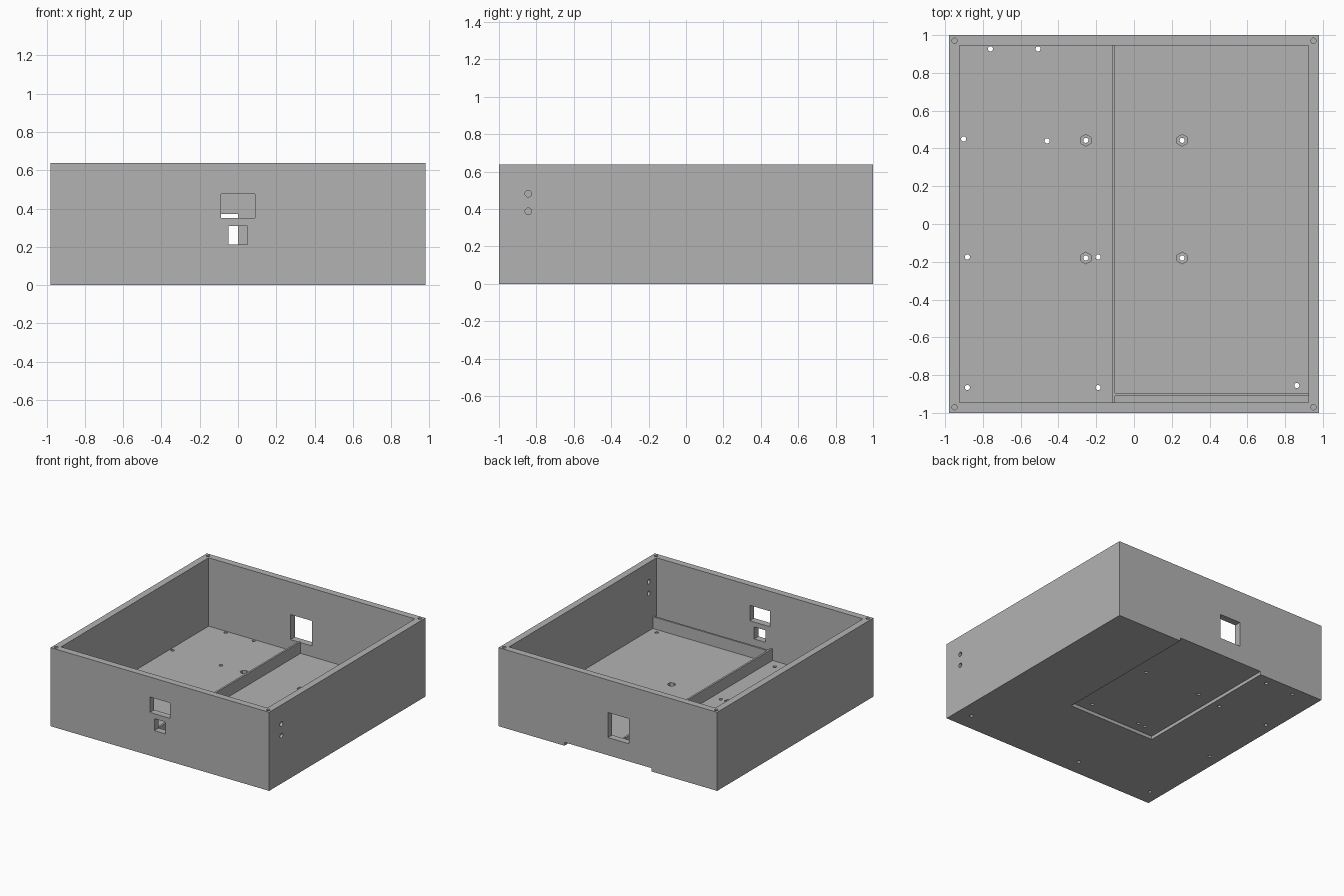
import bpy, bmesh, math
from mathutils import Matrix, Vector

cube = bpy.data.objects.get("Cube")
if cube:
    bpy.data.objects.remove(cube, do_unlink=True)

HX, HY, H = 0.98, 1.0, 0.637      # outer half sizes and height
WALL, FLOOR = 0.055, 0.083
IX, IY = HX - WALL, HY - WALL
RIB_TOP = 0.178

grey = bpy.data.materials.new("matte grey")
grey.use_nodes = True
colour = (0.45, 0.45, 0.45, 1)
grey.diffuse_color = colour
grey.node_tree.nodes["Principled BSDF"].inputs["Base Color"].default_value = colour


def add_box(bm, x, y, z):
    """Box from three (low, high) ranges."""
    size = Vector((x[1] - x[0], y[1] - y[0], z[1] - z[0]))
    centre = Vector((sum(x), sum(y), sum(z))) / 2
    bmesh.ops.create_cube(bm, size=1, matrix=Matrix.Translation(centre) @ Matrix.Diagonal(size).to_4x4())


def add_prism(bm, centre, radius, depth, sides=24, axis="Z"):
    turn = Matrix.Rotation(math.pi / 2, 4, "Y") if axis == "X" else Matrix.Identity(4)
    bmesh.ops.create_cone(bm, cap_ends=True, segments=sides, radius1=radius, radius2=radius,
                          depth=depth, matrix=Matrix.Translation(centre) @ turn)


def make(name, bm):
    bmesh.ops.recalc_face_normals(bm, faces=bm.faces)
    mesh = bpy.data.meshes.new(name)
    bm.to_mesh(mesh)
    bm.free()
    mesh.materials.append(grey)
    obj = bpy.data.objects.new(name, mesh)
    bpy.context.scene.collection.objects.link(obj)
    return obj


def cut(target, bm):
    """Subtract a set of solids from the target."""
    cutter = make("cutter", bm)
    cutter.hide_render = True
    mod = target.modifiers.new("cut", "BOOLEAN")
    mod.operation, mod.solver, mod.object = "DIFFERENCE", "EXACT", cutter
    bpy.context.view_layer.objects.active = target
    bpy.ops.object.modifier_apply(modifier=mod.name)
    bpy.data.objects.remove(cutter, do_unlink=True)


# Outer body
bm = bmesh.new()
add_box(bm, (-HX, HX), (-HY, HY), (0, H))
case = make("case", bm)

# Open cavity and shallow recess under the floor
bm = bmesh.new()
add_box(bm, (-IX, IX), (-IY, IY), (FLOOR, H + 0.1))
add_box(bm, (-0.39, 0.39), (-0.26, HY + 0.1), (-0.1, 0.027))
cut(case, bm)

# Wall windows and round holes
bm = bmesh.new()
front, back = (-HY - 0.05, -IY + 0.02), (IY - 0.02, HY + 0.05)
add_box(bm, (-0.09, 0.09), front, (0.35, 0.475))
add_box(bm, (-0.05, 0.05), front, (0.213, 0.31))
add_box(bm, (-0.19, 0), back, (0.17, 0.373))
for z in (0.387, 0.482):
    add_prism(bm, (HX - WALL / 2, -0.843, z), 0.018, 0.12, axis="X")
# Blind screw holes in the rim corners
for sx in (-1, 1):
    for sy in (-1, 1):
        add_prism(bm, (sx * 0.95, sy * 0.97, H), 0.014, 0.3)
# Floor holes
nut_spots = [(sx * 0.255, y) for sx in (-1, 1) for y in (0.443, -0.18)]
floor_holes = [(-0.76, 0.927), (-0.508, 0.927), (-0.902, 0.45), (-0.46, 0.44), (0.862, -0.855)]
floor_holes += [(x, y) for x in (-0.882, -0.19) for y in (-0.175, -0.866)]
for x, y in floor_holes + nut_spots:
    add_prism(bm, (x, y, 0.04), 0.0135, 0.3)
cut(case, bm)

# Hexagonal nut pockets
bm = bmesh.new()
for x, y in nut_spots:
    add_prism(bm, (x, y, FLOOR), 0.031, 0.06, sides=6)
cut(case, bm)

# Low dividers on the floor
bm = bmesh.new()
add_box(bm, (-0.115, -0.1), (-IY, IY), (FLOOR, RIB_TOP))
make("long_divider", bm)
bm = bmesh.new()
add_box(bm, (-0.1, IX), (-0.911, -0.896), (FLOOR, RIB_TOP))
make("front_divider", bm)

# Smooth round holes, crisp edges elsewhere
bpy.ops.object.select_all(action="DESELECT")
case.select_set(True)
bpy.context.view_layer.objects.active = case
bpy.ops.object.shade_smooth_by_angle(angle=math.radians(30))
